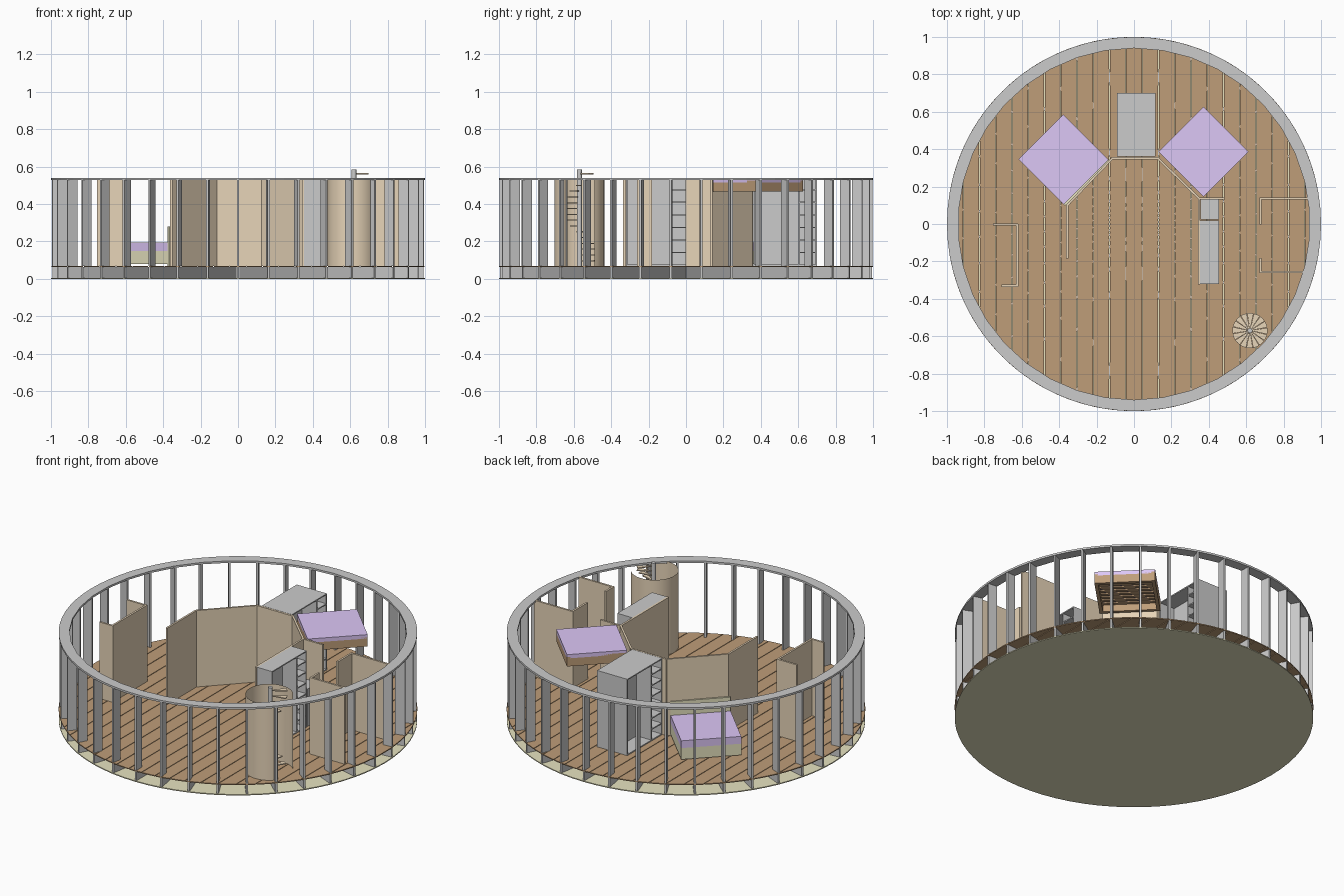
import bpy, bmesh, math
from mathutils import Matrix, Vector

if "Cube" in bpy.data.objects:
    bpy.data.objects.remove(bpy.data.objects["Cube"])

N = 38                      # wall bays around the circle
FLOOR, TOP = 0.07, 0.54


def material(name, rgb):
    m = bpy.data.materials.new(name)
    m.diffuse_color = (*rgb, 1)
    m.use_nodes = True
    m.node_tree.nodes["Principled BSDF"].inputs["Base Color"].default_value = m.diffuse_color
    return m


TAN = material("tan_board", (0.80, 0.66, 0.48))
BROWN = material("brown_wood", (0.52, 0.34, 0.19))
PURPLE = material("purple_fabric", (0.72, 0.57, 0.92))
KHAKI = material("khaki_ply", (0.80, 0.77, 0.53))


def finish(name, bm, mat=None):
    bmesh.ops.recalc_face_normals(bm, faces=bm.faces)
    me = bpy.data.meshes.new(name)
    bm.to_mesh(me)
    bm.free()
    ob = bpy.data.objects.new(name, me)
    bpy.context.collection.objects.link(ob)
    if mat:
        me.materials.append(mat)
    return ob


def add_box(bm, lo, hi, turn=0.0, at=(0, 0)):
    """Box between two corners, turned about z, then moved."""
    size = [h - l for l, h in zip(lo, hi)]
    mid = [(h + l) / 2 for l, h in zip(lo, hi)]
    m = (Matrix.Translation((at[0], at[1], 0)) @ Matrix.Rotation(turn, 4, 'Z')
         @ Matrix.Translation(mid) @ Matrix.Diagonal((*size, 1)))
    bmesh.ops.create_cube(bm, size=1, matrix=m)


def box(name, lo, hi, mat=None, turn=0.0, at=(0, 0)):
    bm = bmesh.new()
    add_box(bm, lo, hi, turn, at)
    return finish(name, bm, mat)


def add_prism(bm, outline, z0, z1):
    f = bm.faces.new([bm.verts.new((x, y, z0)) for x, y in outline])
    ext = bmesh.ops.extrude_face_region(bm, geom=[f], use_keep_orig=True)
    bmesh.ops.translate(bm, vec=(0, 0, z1 - z0),
                        verts=[v for v in ext['geom'] if isinstance(v, bmesh.types.BMVert)])


def circle(r, n, start=0.0):
    return [(r * math.cos(start + 2 * math.pi * i / n), r * math.sin(start + 2 * math.pi * i / n))
            for i in range(n)]


# Bottom deck
bm = bmesh.new()
add_prism(bm, circle(1, 2 * N, -math.pi / 2), 0, 0.006)
finish("bottom_deck", bm, KHAKI)

# Radial floor joists and wall studs
joists, studs = bmesh.new(), bmesh.new()
for i in range(N):
    a = -math.pi / 2 + 2 * math.pi * i / N
    add_box(joists, (0.08, -0.006, 0.006), (0.995, 0.006, 0.064), a)
    add_box(studs, (0.94, -0.006, FLOOR), (0.997, 0.006, TOP - 0.012), a)
finish("floor_joists", joists)
finish("wall_studs", studs)

# Floor planks running front to back
bm = bmesh.new()
pitch, gap = 2 / 23, 0.002
for i in range(23):
    x0, x1 = -1 + i * pitch + gap, -1 + (i + 1) * pitch - gap
    xs = [x0 + (x1 - x0) * k / 5 for k in range(6)]
    arc = [(x, math.sqrt(1 - x * x)) for x in xs]
    add_prism(bm, [(x, -y) for x, y in arc] + arc[::-1], 0.064, FLOOR)
finish("floor_planks", bm, BROWN)

# Top plate ring, faceted inside like the bays
bm = bmesh.new()
outer, inner = circle(1, 2 * N, -math.pi / 2), circle(0.94, 2 * N, -math.pi / 2)
for i in range(0, 2 * N, 2):
    j, k = i + 1, (i + 2) % (2 * N)
    add_prism(bm, [outer[i], outer[j], outer[k], inner[k], inner[i]], TOP - 0.012, TOP)
bmesh.ops.remove_doubles(bm, verts=bm.verts, dist=1e-5)
finish("top_plate", bm)

# Partition walls along polylines
paths = {
    "centre_partition": [(-0.357, -0.18), (-0.357, 0.10), (-0.115, 0.352), (0.127, 0.352),
                         (0.348, 0.137), (0.348, -0.32)],
    "centre_stub_wall": [(0.348, 0.137), (0.48, 0.137)],
    "right_room_back": [(0.677, 0.0), (0.677, 0.137), (0.93, 0.137)],
    "right_room_front": [(0.677, -0.185), (0.677, -0.257), (0.905, -0.257)],
    "left_room_wall": [(-0.75, -0.003), (-0.624, -0.003), (-0.624, -0.33), (-0.705, -0.33)],
}
for name, pts in paths.items():
    bm = bmesh.new()
    for p, q in zip(pts, pts[1:]):
        d = Vector(q) - Vector(p)
        add_box(bm, (-0.004, -0.006, FLOOR), (d.length + 0.004, 0.006, TOP),
                math.atan2(d.y, d.x), p)
    finish(name, bm, TAN)


# Open wardrobes: hanging bay plus a column of shelves
def wardrobe(name, back, front, y0, y1, split, shelves_high):
    t = 0.007
    xa, xb = min(back, front), max(back, front)
    bm = bmesh.new()
    add_box(bm, (back - t / 2, y0, FLOOR), (back + t / 2, y1, TOP))
    for y in (y0, split, y1 - t):
        add_box(bm, (xa, y, FLOOR), (xb, y + t, TOP))
    for z in (FLOOR, TOP - t):
        add_box(bm, (xa, y0, z), (xb, y1, z + t))
    s0, s1 = (split, y1) if shelves_high else (y0, split)
    for k in range(1, 7):
        z = FLOOR + k * (TOP - FLOOR) / 7
        add_box(bm, (xa, s0, z), (xb, s1, z + t))
    return finish(name, bm)


wardrobe("right_wardrobe", 0.357, 0.455, -0.32, 0.018, -0.08, True)
wardrobe("back_wardrobe_left", 0.012, -0.09, 0.36, 0.70, 0.46, False)
wardrobe("back_wardrobe_right", 0.012, 0.115, 0.36, 0.70, 0.60, True)
box("low_cabinet", (0.355, 0.025, FLOOR), (0.455, 0.13, 0.30))

# Low bed with headboard
Q, H = math.pi / 4, 0.17
LOW, LOFT = (-0.378, 0.346), (0.372, 0.386)
box("low_bed_base", (-H, -H, 0.08), (H, H, 0.15), KHAKI, Q, LOW)
box("low_bed_mattress", (-H, -H, 0.15), (H, H, 0.195), PURPLE, Q, LOW)
box("low_bed_headboard", (-H, -H - 0.012, FLOOR), (H, -H, 0.28), KHAKI, Q, LOW)

# Loft bed: frame open below, slats, mattress
bm = bmesh.new()
for i in range(4):
    add_box(bm, (-H, -H, 0.467), (H, -H + 0.02, 0.525), Q + i * math.pi / 2, LOFT)
for i in range(9):
    x = -0.14 + i * 0.035
    add_box(bm, (x - 0.011, -H, 0.508), (x + 0.011, H, 0.515), Q, LOFT)
finish("loft_bed_frame", bm, BROWN)
box("loft_bed_mattress", (-H, -H, 0.516), (H, H, TOP), PURPLE, Q, LOFT)

# Spiral stair: pole, wedge treads, curved screen open to the right
SX, SY = 0.62, -0.57
bm = bmesh.new()
add_prism(bm, [(SX + x, SY + y) for x, y in circle(0.013, 16)], FLOOR, 0.585)
finish("stair_pole", bm)
bm = bmesh.new()
step = math.pi / 8
for i in range(16):
    a = math.radians(55) + i * step
    arc = [(SX + 0.094 * math.cos(a + s * step), SY + 0.094 * math.sin(a + s * step))
           for s in (0.03, 0.5, 0.97)]
    root = [(SX + 0.012 * math.cos(a + s * step), SY + 0.012 * math.sin(a + s * step))
            for s in (0.97, 0.03)]
    z = 0.10 + i * 0.031
    add_prism(bm, arc + root, z - 0.006, z)
finish("stair_treads", bm, TAN)
bm = bmesh.new()
rows = []
for i in range(41):
    a = math.radians(38 + (327 - 38) * i / 40)
    x, y = SX - 0.008 + 0.133 * math.cos(a), SY + 0.133 * math.sin(a)
    rows.append([bm.verts.new((x, y, z)) for z in (FLOOR, TOP)])
for (a, b), (c, d) in zip(rows, rows[1:]):
    bm.faces.new((a, c, d, b)).smooth = True
finish("stair_screen", bm, TAN)
